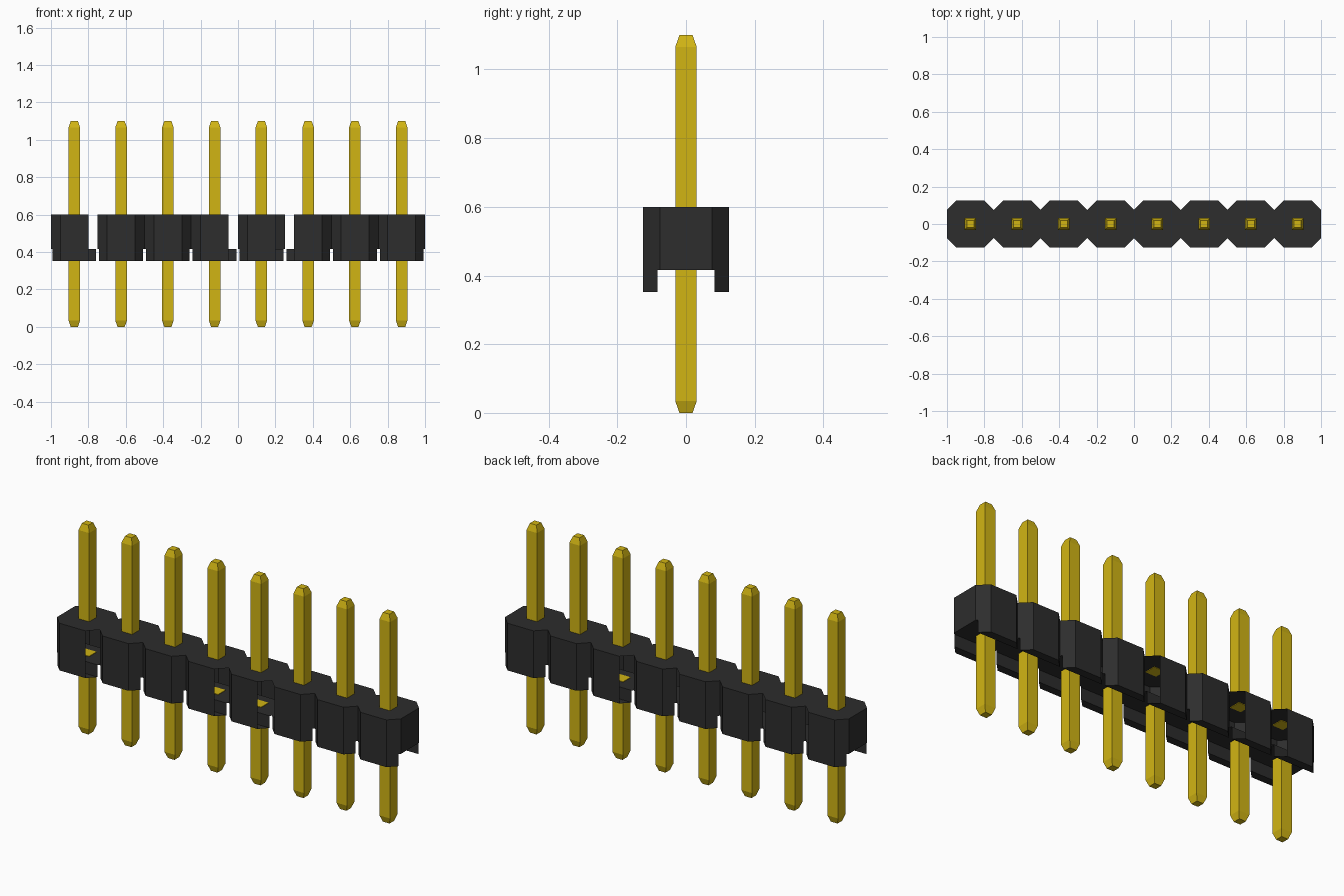
import bpy, bmesh

cube = bpy.data.objects.get("Cube")
if cube:
    bpy.data.objects.remove(cube, do_unlink=True)

COUNT, PITCH = 8, 0.25
HALF, FLAT = 0.125, 0.075            # octagon half width and half flat
LEG_Y = 0.083                        # inner face of the legs
LEG_X = HALF + FLAT - LEG_Y
Z_LEG, Z_FLOOR, Z_TOP, Z_PIN = 0.352, 0.416, 0.6, 1.1
PIN, TIP, TAPER = 0.031, 0.019, 0.034


def material(name, color):
    m = bpy.data.materials.new(name)
    m.use_nodes = True
    m.diffuse_color = (*color, 1)
    bsdf = next(n for n in m.node_tree.nodes if n.type == 'BSDF_PRINCIPLED')
    bsdf.inputs["Base Color"].default_value = (*color, 1)
    return m


def finish(bm, name, mat):
    bmesh.ops.remove_doubles(bm, verts=bm.verts, dist=0.0005)
    bmesh.ops.recalc_face_normals(bm, faces=bm.faces)
    mesh = bpy.data.meshes.new(name)
    bm.to_mesh(mesh)
    bm.free()
    mesh.materials.append(mat)
    obj = bpy.data.objects.new(name, mesh)
    bpy.context.collection.objects.link(obj)
    return obj


def face(bm, points):
    return bm.faces.new([bm.verts.new(p) for p in points])


def wall(bm, a, b, z0, z1):
    face(bm, [(*a, z0), (*b, z0), (*b, z1), (*a, z1)])


def ring(cx, corners, z):
    """Outline mirrored from the corners of one quadrant."""
    half = corners + [(-x, y) for x, y in reversed(corners)]
    return [(cx + s * x, s * y, z) for s in (1, -1) for x, y in half]


black = material("black plastic", (0.026, 0.026, 0.026))
gold = material("gold metal", (0.64, 0.46, 0.007))
centres = [(i - (COUNT - 1) / 2) * PITCH for i in range(COUNT)]

# Openings in the corner walls: (cell, x side, y side)
openings = {(0, 1, -1), (0, 1, 1), (1, 1, 1), (3, 1, -1), (3, 1, 1),
            (4, 1, -1), (5, -1, -1), (5, -1, 1)}

# Housing: a row of hollow octagonal cells with a channel underneath
bm = bmesh.new()
for i, cx in enumerate(centres):
    face(bm, ring(cx, [(HALF, FLAT), (FLAT, HALF)], Z_TOP))
    face(bm, ring(cx, [(HALF, FLAT), (LEG_X, LEG_Y)], Z_FLOOR))
    for sy in (-1, 1):
        # outer wall, inner wall and underside of each leg
        outer = [(cx + s * FLAT, sy * HALF) for s in (-1, 1)]
        inner = [(cx + s * LEG_X, sy * LEG_Y) for s in (1, -1)]
        wall(bm, *outer, Z_LEG, Z_TOP)
        wall(bm, *inner, Z_LEG, Z_FLOOR)
        face(bm, [(*p, Z_LEG) for p in outer + inner])
        # corner walls
        for sx in (-1, 1):
            if (i, sx, sy) in openings:
                continue
            a = (cx + sx * FLAT, sy * HALF)
            b = (cx + sx * LEG_X, sy * LEG_Y)
            c = (cx + sx * HALF, sy * FLAT)
            face(bm, [(*a, Z_LEG), (*b, Z_LEG), (*b, Z_FLOOR),
                      (*c, Z_FLOOR), (*c, Z_TOP), (*a, Z_TOP)])
for s in (-1, 1):
    x = s * COUNT * PITCH / 2
    wall(bm, (x, -FLAT), (x, FLAT), Z_FLOOR, Z_TOP)
finish(bm, "housing", black)


def pin(name, cx, root, shoulder, tip):
    """Square post with a tapered tip and closed ends."""
    bm = bmesh.new()
    rings = []
    for r, z in ((PIN, root), (PIN, shoulder), (TIP, tip)):
        rings.append([bm.verts.new((cx + x * r, y * r, z))
                      for x, y in ((-1, -1), (1, -1), (1, 1), (-1, 1))])
    for lo, hi in zip(rings, rings[1:]):
        for k in range(4):
            n = (k + 1) % 4
            bm.faces.new((lo[k], lo[n], hi[n], hi[k]))
    bm.faces.new(rings[0])
    bm.faces.new(rings[-1])
    finish(bm, name, gold)


# Pins above and below the housing, seated just inside it
for i, cx in enumerate(centres, 1):
    pin(f"upper_pin_{i}", cx, Z_TOP - 0.003, Z_PIN - TAPER, Z_PIN)
    pin(f"lower_pin_{i}", cx, Z_FLOOR + 0.003, TAPER, 0)
